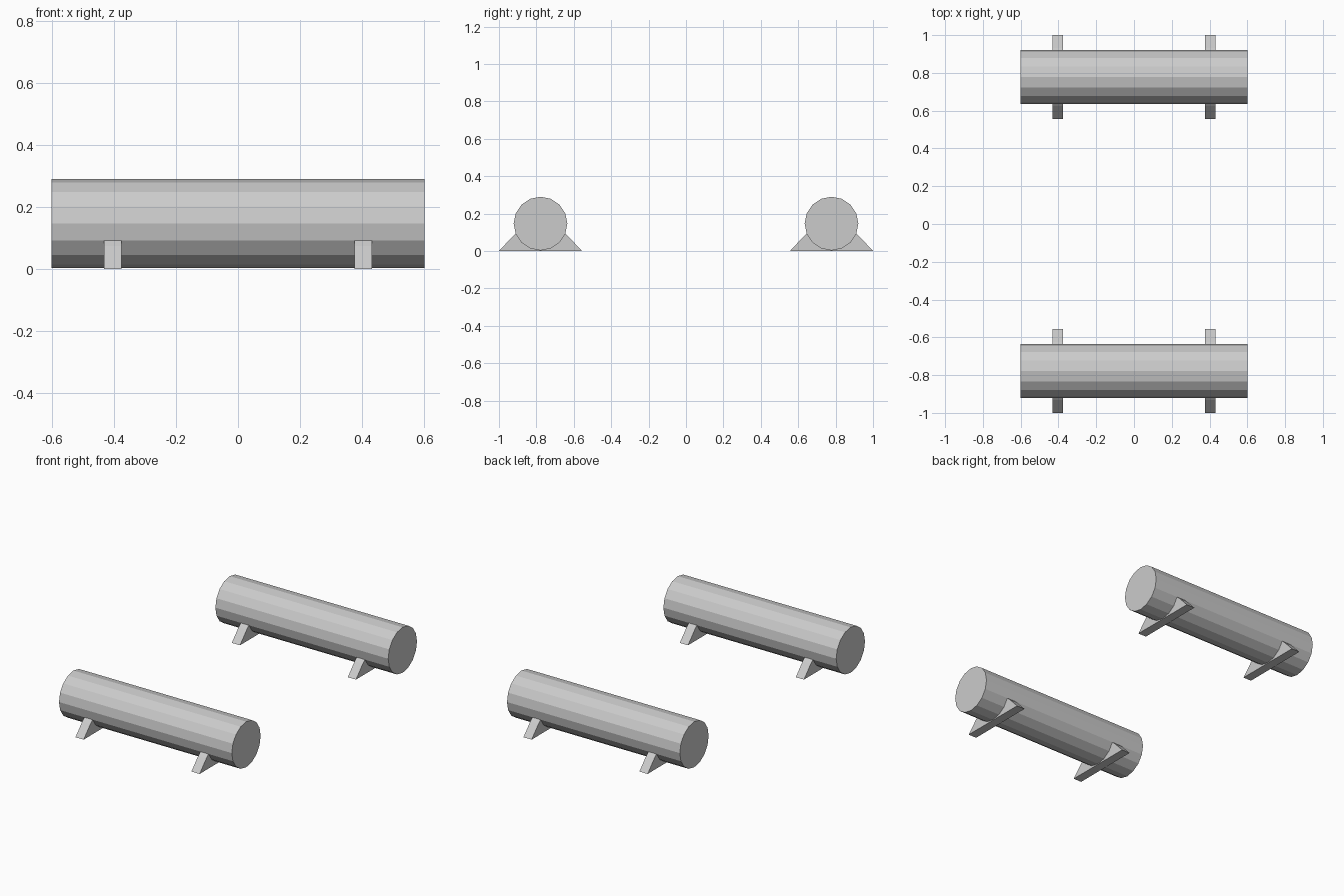
import bpy, bmesh, math

if "Cube" in bpy.data.objects:
    bpy.data.objects.remove(bpy.data.objects["Cube"])

SIDES, R, LENGTH = 16, 0.1435, 1.204
AXIS_Y, AXIS_Z = 0.778, 0.1465
FOOT_X, FOOT_W = 0.404, 0.057


def extrude_x(name, profile, x, width, y):
    """Extrude a closed (y, z) profile along x, centred on x."""
    bm = bmesh.new()
    face = bm.faces.new([bm.verts.new((-width / 2, py, pz)) for py, pz in profile])
    ext = bmesh.ops.extrude_face_region(bm, geom=[face], use_keep_orig=True)
    verts = [v for v in ext["geom"] if isinstance(v, bmesh.types.BMVert)]
    bmesh.ops.translate(bm, vec=(width, 0, 0), verts=verts)
    bmesh.ops.recalc_face_normals(bm, faces=bm.faces)
    mesh = bpy.data.meshes.new(name)
    bm.to_mesh(mesh)
    bm.free()
    obj = bpy.data.objects.new(name, mesh)
    obj.location = (x, y, 0)
    bpy.context.collection.objects.link(obj)
    return obj


def ring_point(i):
    a = 2 * math.pi * i / SIDES
    return (R * math.cos(a), AXIS_Z + R * math.sin(a))


# Round log and a saddle-shaped foot that follows its underside
log_profile = [ring_point(i) for i in range(SIDES)]
saddle = [ring_point(i) for i in range(9, 16)]
foot_profile = ([(0.222, 0), (-0.222, 0), (-0.154, 0.073)]
                + saddle + [(0.154, 0.073)])

for side, y in (("front", -AXIS_Y), ("back", AXIS_Y)):
    extrude_x(f"{side}_log", log_profile, 0, LENGTH, y)
    for end, x in (("left", -FOOT_X), ("right", FOOT_X)):
        extrude_x(f"{side}_{end}_foot", foot_profile, x, FOOT_W, y)
